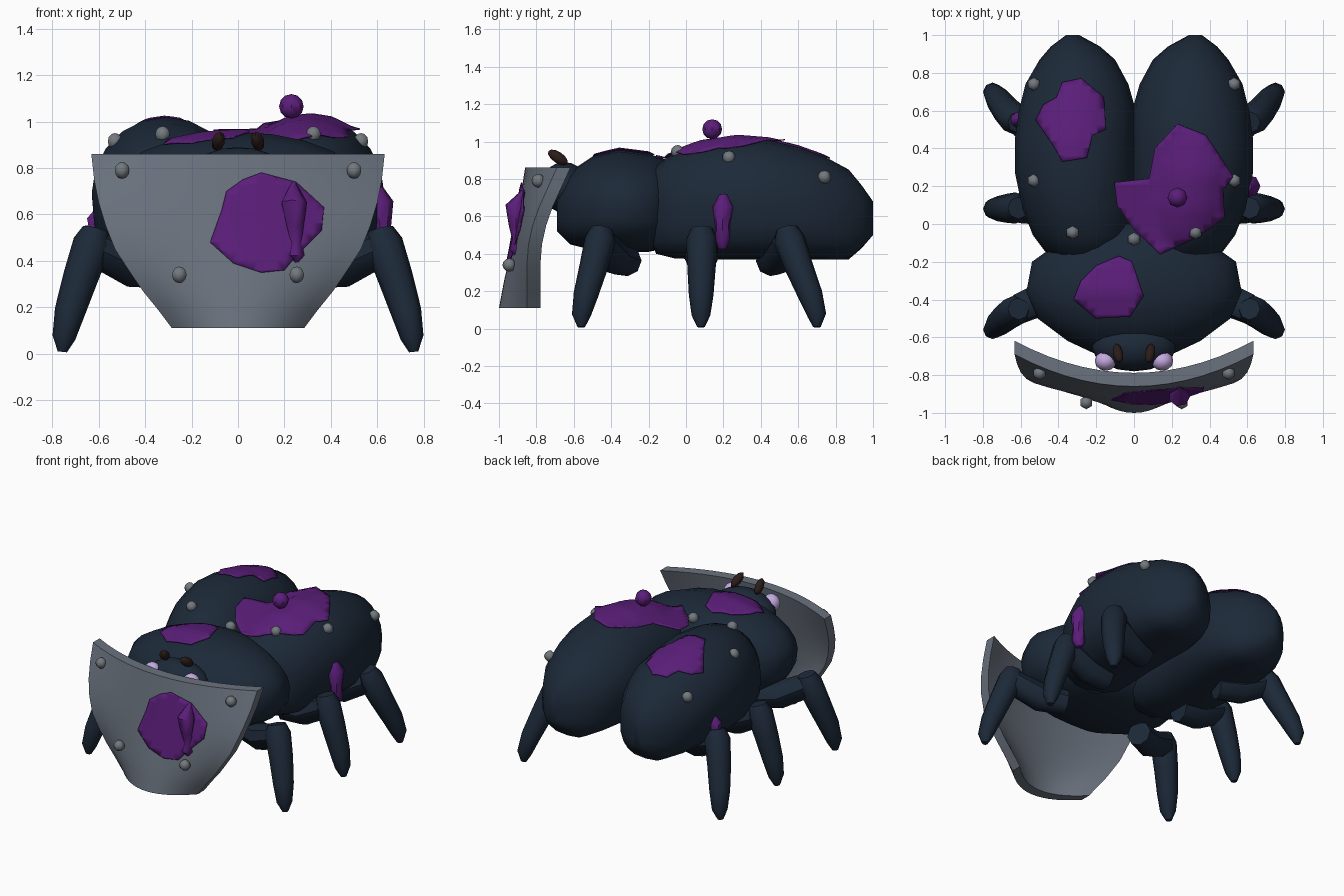
import bpy, bmesh, math
from mathutils import Vector, Matrix
from mathutils.bvhtree import BVHTree

if "Cube" in bpy.data.objects:
    bpy.data.objects.remove(bpy.data.objects["Cube"])


def material(name, rgb):
    m = bpy.data.materials.new(name)
    m.diffuse_color = (*rgb, 1)
    m.use_nodes = True
    m.node_tree.nodes["Principled BSDF"].inputs["Base Color"].default_value = m.diffuse_color
    return m


SHELL = material("dark blue shell", (0.0118, 0.022, 0.040))
PURPLE = material("purple slime", (0.105, 0.013, 0.195))
STEEL = material("grey steel", (0.145, 0.17, 0.21))
BOLT = material("bolt grey", (0.17, 0.19, 0.21))
EYE = material("pale lilac", (0.55, 0.40, 0.75))
BROWN = material("dark brown", (0.024, 0.012, 0.010))


def finish(name, bm, mat, angle=50):
    bmesh.ops.recalc_face_normals(bm, faces=bm.faces)
    me = bpy.data.meshes.new(name)
    bm.to_mesh(me)
    bm.free()
    ob = bpy.data.objects.new(name, me)
    bpy.context.collection.objects.link(ob)
    me.materials.append(mat)
    bpy.ops.object.select_all(action='DESELECT')
    ob.select_set(True)
    bpy.context.view_layer.objects.active = ob
    if angle:
        bpy.ops.object.shade_smooth_by_angle(angle=math.radians(angle))
    return ob


def loft(name, rings, mat, angle=50):
    """Closed skin through rings of equal point count, capped at both ends."""
    bm = bmesh.new()
    vs = [[bm.verts.new(p) for p in r] for r in rings]
    n = len(vs[0])
    for a, b in zip(vs, vs[1:]):
        for i in range(n):
            j = (i + 1) % n
            bm.faces.new((a[i], a[j], b[j], b[i]))
    bm.faces.new(vs[0])
    bm.faces.new(vs[-1])
    return finish(name, bm, mat, angle)


def body_ring(y, x0, x1, z0, z1, n=20):
    """Rounded section, flatter underneath."""
    cx, rx, cz, rz = (x0 + x1) / 2, (x1 - x0) / 2, (z0 + z1) / 2, (z1 - z0) / 2
    pts = []
    for i in range(n):
        t = 2 * math.pi * i / n
        c, s = math.cos(t), math.sin(t)
        e = 1.0 if s >= 0 else 0.7
        pts.append((cx + rx * math.copysign(abs(c) ** e, c), y,
                    cz + rz * math.copysign(abs(s) ** e, s)))
    return pts


def tube(name, pts, radii, mat, n=8, angle=50):
    """Round tube of varying radius along a path."""
    pts = [Vector(p) for p in pts]
    rings = []
    for k, p in enumerate(pts):
        d = (pts[min(k + 1, len(pts) - 1)] - pts[max(k - 1, 0)]).normalized()
        u = d.cross(Vector((0, 1, 0))).normalized()
        v = d.cross(u)
        rings.append([p + radii[k] * (u * math.cos(2 * math.pi * i / n) +
                                      v * math.sin(2 * math.pi * i / n)) for i in range(n)])
    return loft(name, rings, mat, angle)


def ball(name, loc, size, mat, rot=None, seg=12, rows=8, angle=50):
    bm = bmesh.new()
    m = Matrix.Translation(loc) @ (rot or Matrix()) @ Matrix.Diagonal((*size, 1))
    bmesh.ops.create_uvsphere(bm, u_segments=seg, v_segments=rows, radius=1, matrix=m)
    return finish(name, bm, mat, angle)


# two abdomen lobes: y, inner x, outer x, bottom, top
LOBE = [(-0.19, 0.14, 0.38, 0.48, 0.80), (-0.16, 0.06, 0.46, 0.40, 0.87),
        (-0.06, 0.0, 0.535, 0.375, 0.94), (0.08, -0.01, 0.59, 0.37, 0.99),
        (0.27, -0.01, 0.63, 0.37, 1.02), (0.45, -0.01, 0.63, 0.37, 1.005),
        (0.6, -0.01, 0.61, 0.37, 0.97), (0.74, 0.03, 0.575, 0.37, 0.92),
        (0.87, 0.10, 0.50, 0.37, 0.85), (0.94, 0.18, 0.44, 0.43, 0.765),
        (1.0, 0.29, 0.36, 0.50, 0.68)]
lobes = []
for s, side in ((1, "right"), (-1, "left")):
    rings = [[(s * x, y, z) for x, y, z in body_ring(*r)] for r in LOBE]
    lobes.append(loft(side + "_abdomen", rings, SHELL, 60))

# thorax: y, half width, bottom, top
THORAX = [(-0.69, 0.20, 0.52, 0.74), (-0.62, 0.35, 0.45, 0.84), (-0.5, 0.51, 0.42, 0.92),
          (-0.36, 0.57, 0.41, 0.955), (-0.2, 0.54, 0.41, 0.935), (-0.1, 0.40, 0.43, 0.90),
          (0.0, 0.12, 0.5, 0.84)]
thorax = loft("thorax", [body_ring(y, -w, w, a, b, 24) for y, w, a, b in THORAX], SHELL, 60)

# head with eyes and feelers
ball("head", (0, -0.65, 0.755), (0.222, 0.13, 0.135), SHELL, seg=16, rows=10)
for s in (1, -1):
    ball("eye", (s * 0.15, -0.725, 0.805), (0.058, 0.052, 0.058), EYE)
    rot = Matrix.Rotation(s * -0.2, 4, 'Z') @ Matrix.Rotation(math.radians(-33), 4, 'X')
    ball("feeler", (s * 0.085, -0.685, 0.915), (0.028, 0.062, 0.03), BROWN, rot, 8, 6)

# legs, each a short thigh and a straight shin: thigh y, knee y, foot y
for s in (1, -1):
    for nm, yi, yk, yf in (("front", -0.31, -0.45, -0.56), ("middle", 0.08, 0.085, 0.08),
                           ("rear", 0.45, 0.54, 0.70)):
        tube(nm + "_thigh", [(s * 0.30, yi, 0.36), (s * 0.45, (yi + yk) / 2, 0.375),
                             (s * 0.61, yk, 0.455)], [0.08, 0.09, 0.08], SHELL, 8, 45)
        d = yf - yk
        tube(nm + "_shin",
             [(s * 0.612, yk, 0.535), (s * 0.628, yk + d * 0.08, 0.475),
              (s * 0.678, yk + d * 0.4, 0.33), (s * 0.725, yk + d * 0.78, 0.18),
              (s * 0.75, yf, 0.07), (s * 0.757, yf, 0.008)],
             [0.058, 0.083, 0.076, 0.066, 0.05, 0.02], SHELL, 8, 45)

# curved face shield: z, half width, front y at middle, front y at edge
SHIELD = [(0.11, 0.285, -1.0, -0.85), (0.19, 0.345, -0.985, -0.85), (0.27, 0.41, -0.97, -0.85),
          (0.35, 0.465, -0.95, -0.85), (0.45, 0.53, -0.93, -0.842), (0.55, 0.57, -0.912, -0.82),
          (0.65, 0.60, -0.895, -0.785), (0.75, 0.62, -0.878, -0.74), (0.86, 0.632, -0.86, -0.69)]
rings = []
for z, w, ym, ye in SHIELD:
    front = [(w * u / 7, ym + (ye - ym) * (u / 7) ** 2, z) for u in range(-7, 8)]
    rings.append(front + [(x, y + 0.072, z) for x, y, z in reversed(front)])
shield = loft("face_shield", rings, STEEL, 40)


def patch(name, outline, targets, axis, lift=0.01, floor=None):
    """Thin stain cut into a grid and dropped onto the parts below it."""
    bm = bmesh.new()
    if axis == 'Z':
        up, across, pts = Vector((0, 0, 1)), Vector((0, 1, 0)), [(a, b, 0) for a, b in outline]
    else:
        up, across, pts = Vector((0, -1, 0)), Vector((0, 0, 1)), [(a, 0, b) for a, b in outline]
    bm.faces.new([bm.verts.new(p) for p in pts])
    for d in (Vector((1, 0, 0)), across):
        for k in range(-25, 26):
            bmesh.ops.bisect_plane(bm, geom=bm.verts[:] + bm.edges[:] + bm.faces[:],
                                   plane_co=d * (k * 0.04 + 0.003), plane_no=d)
    trees = [BVHTree.FromPolygons([v.co for v in o.data.vertices],
                                  [p.vertices for p in o.data.polygons]) for o in targets]
    for v in bm.verts:
        hits = [t.ray_cast(v.co + up * 3, -up)[0] for t in trees]
        hs = [h.dot(up) for h in hits if h] + ([floor(v.co.y)] if floor else [])
        v.co += up * (max(hs, default=0.85) + lift)
    bmesh.ops.triangulate(bm, faces=bm.faces)
    ob = finish(name, bm, PURPLE, 50)
    mod = ob.modifiers.new("thickness", 'SOLIDIFY')
    mod.thickness = 0.006
    mod.offset = 0


# purple stains
patch("left_abdomen_stain", [(-0.38, 0.75), (-0.28, 0.77), (-0.16, 0.67), (-0.15, 0.5),
      (-0.22, 0.47), (-0.25, 0.35), (-0.38, 0.33), (-0.43, 0.42), (-0.52, 0.55),
      (-0.48, 0.63), (-0.41, 0.67)], lobes, 'Z')
patch("right_abdomen_stain", [(0.23, 0.53), (0.38, 0.47), (0.525, 0.25),
      (0.47, 0.18), (0.48, 0.035), (0.33, -0.07), (0.14, -0.16), (0, -0.03), (-0.09, 0.1),
      (-0.105, 0.22), (0.08, 0.24), (0.11, 0.4)], lobes + [thorax], 'Z', 0.016,
      lambda y: 0.915 + 0.15 * y)
patch("thorax_stain", [(-0.08, -0.17), (-0.01, -0.2), (0.05, -0.38), (-0.02, -0.49),
      (-0.2, -0.5), (-0.32, -0.4), (-0.28, -0.3), (-0.2, -0.22)], [thorax], 'Z')
patch("shield_stain", [(0.1, 0.78), (0.25, 0.74), (0.37, 0.63), (0.36, 0.53), (0.25, 0.42),
      (0.2, 0.36), (0.1, 0.35), (-0.02, 0.39), (-0.12, 0.48), (-0.07, 0.62),
      (-0.05, 0.7), (0.02, 0.75)], [shield], 'Y')

# purple drops
ball("back_drop", (0.23, 0.14, 1.066), (0.053, 0.053, 0.053), PURPLE, seg=8, rows=6, angle=40)
tube("shield_drip", [(0.24, -0.87, 0.735), (0.24, -0.91, 0.65), (0.245, -0.91, 0.55),
     (0.25, -0.905, 0.48), (0.25, -0.91, 0.425), (0.25, -0.90, 0.39)],
     [0.01, 0.058, 0.038, 0.025, 0.036, 0.012], PURPLE, 7)
tube("right_side_drip", [(0.60, 0.20, 0.715), (0.61, 0.20, 0.65), (0.62, 0.195, 0.55),
     (0.62, 0.195, 0.47), (0.61, 0.195, 0.43)], [0.025, 0.06, 0.04, 0.042, 0.025], PURPLE, 7)
tube("left_side_drip", [(-0.60, 0.55, 0.63), (-0.61, 0.55, 0.58), (-0.61, 0.55, 0.51),
     (-0.60, 0.55, 0.46)], [0.01, 0.045, 0.03, 0.01], PURPLE, 7)

# bolts on the abdomen, thorax and shield
for s in (1, -1):
    for x, y, z in ((0.53, 0.74, 0.81), (0.53, 0.23, 0.915), (0.325, -0.045, 0.945),
                    (0.5, -0.79, 0.79), (0.253, -0.945, 0.34)):
        ball("bolt", (s * x, y, z), (0.036, 0.036, 0.036), BOLT, None, 6, 6, 65)
ball("bolt", (0, -0.08, 0.905), (0.036, 0.036, 0.036), BOLT, None, 6, 6, 65)
